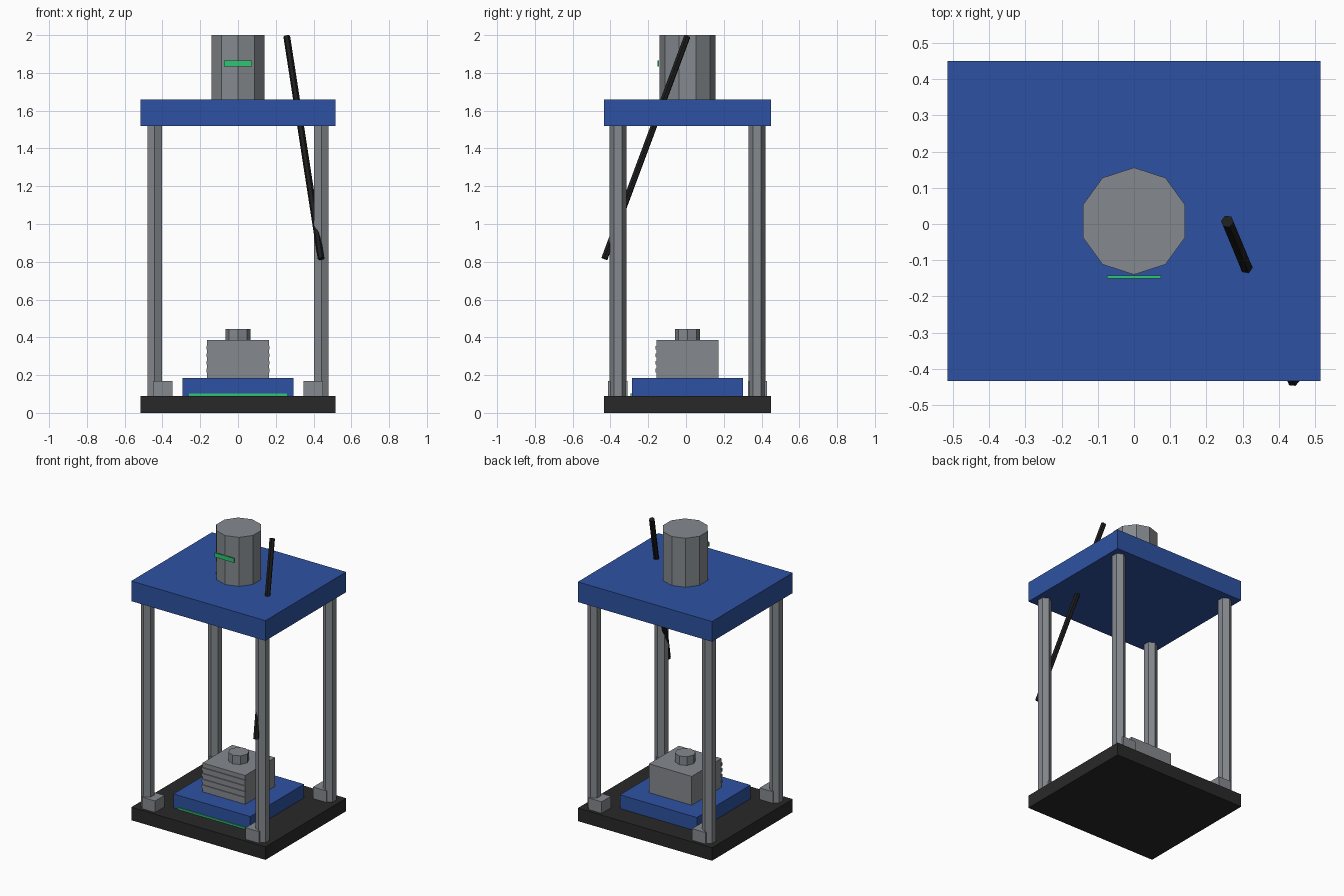
import bpy
from mathutils import Vector

cube = bpy.data.objects.get("Cube")
if cube:
    bpy.data.objects.remove(cube, do_unlink=True)

CY = 0.008  # depth centre of the frame


def material(name, r, g, b):
    m = bpy.data.materials.new(name)
    m.use_nodes = True
    m.diffuse_color = (r, g, b, 1)
    bsdf = next(n for n in m.node_tree.nodes if n.type == 'BSDF_PRINCIPLED')
    bsdf.inputs["Base Color"].default_value = (r, g, b, 1)
    return m


blue = material("frame blue", 0.027, 0.085, 0.36)
steel = material("steel grey", 0.235, 0.25, 0.27)
dark = material("base black", 0.022, 0.022, 0.022)
rubber = material("lever black", 0.012, 0.012, 0.012)
green = material("indicator green", 0.03, 0.56, 0.17)


def box(name, mat, centre, width, depth, z0, z1):
    """Box given by its plan centre, plan size and height range."""
    bpy.ops.mesh.primitive_cube_add(size=1, location=(*centre, (z0 + z1) / 2))
    ob = bpy.context.object
    ob.name = name
    ob.scale = (width, depth, z1 - z0)
    bpy.ops.object.transform_apply(location=False, rotation=False, scale=True)
    ob.data.materials.append(mat)
    return ob


def rod(name, mat, sides, radius, start, end):
    """Flat-sided prism between two points."""
    a, b = Vector(start), Vector(end)
    bpy.ops.mesh.primitive_cylinder_add(vertices=sides, radius=radius,
                                        depth=(b - a).length, location=(a + b) / 2)
    ob = bpy.context.object
    ob.name = name
    if abs(b.x - a.x) > 0.001:
        ob.rotation_euler = (b - a).to_track_quat('Z', 'Y').to_euler()
    ob.data.materials.append(mat)
    return ob


# Base and crown plates
box("base_plate", dark, (0, CY), 1.03, 0.885, 0, 0.09)
box("crown_plate", blue, (0, CY), 1.03, 0.885, 1.52, 1.66)

# Four hexagonal columns with foot clamps
for side, sx in (("left", 1), ("right", -1)):
    for end, sy in (("front", -1), ("back", 1)):
        x, y = sx * 0.441, CY + sy * 0.368
        rod(f"column_{end}_{side}", steel, 6, 0.044, (x, y, 0.09), (x, y, 1.52))
        box(f"foot_clamp_{end}_{side}", steel, (sx * 0.398, CY + sy * 0.37),
            0.102, 0.102, 0.09, 0.17)

# Hydraulic cylinder with its indicator bar
rod("top_cylinder", steel, 10, 0.148, (0, CY, 1.66), (0, CY, 2))
box("cylinder_indicator", green, (0, CY - 0.155), 0.148, 0.008, 1.835, 1.865)

# Bed with indicator strip
box("bed", blue, (0, CY), 0.59, 0.59, 0.09, 0.185)
box("bed_indicator", green, (0, CY - 0.298), 0.52, 0.008, 0.09, 0.102)

# Ribbed block and its knob
box("die_block", steel, (0, CY), 0.328, 0.328, 0.185, 0.385)
for i in range(4):
    z = 0.215 + 0.04 * i
    box(f"die_rib_{i + 1}", steel, (0, CY - 0.164), 0.334, 0.012, z, z + 0.02)
rod("die_knob", steel, 8, 0.066, (0, CY, 0.385), (0, CY, 0.445))

# Slanted lever
rod("lever", rubber, 6, 0.018, (0.258, 0.007, 1.994), (0.44, -0.432, 0.816))
